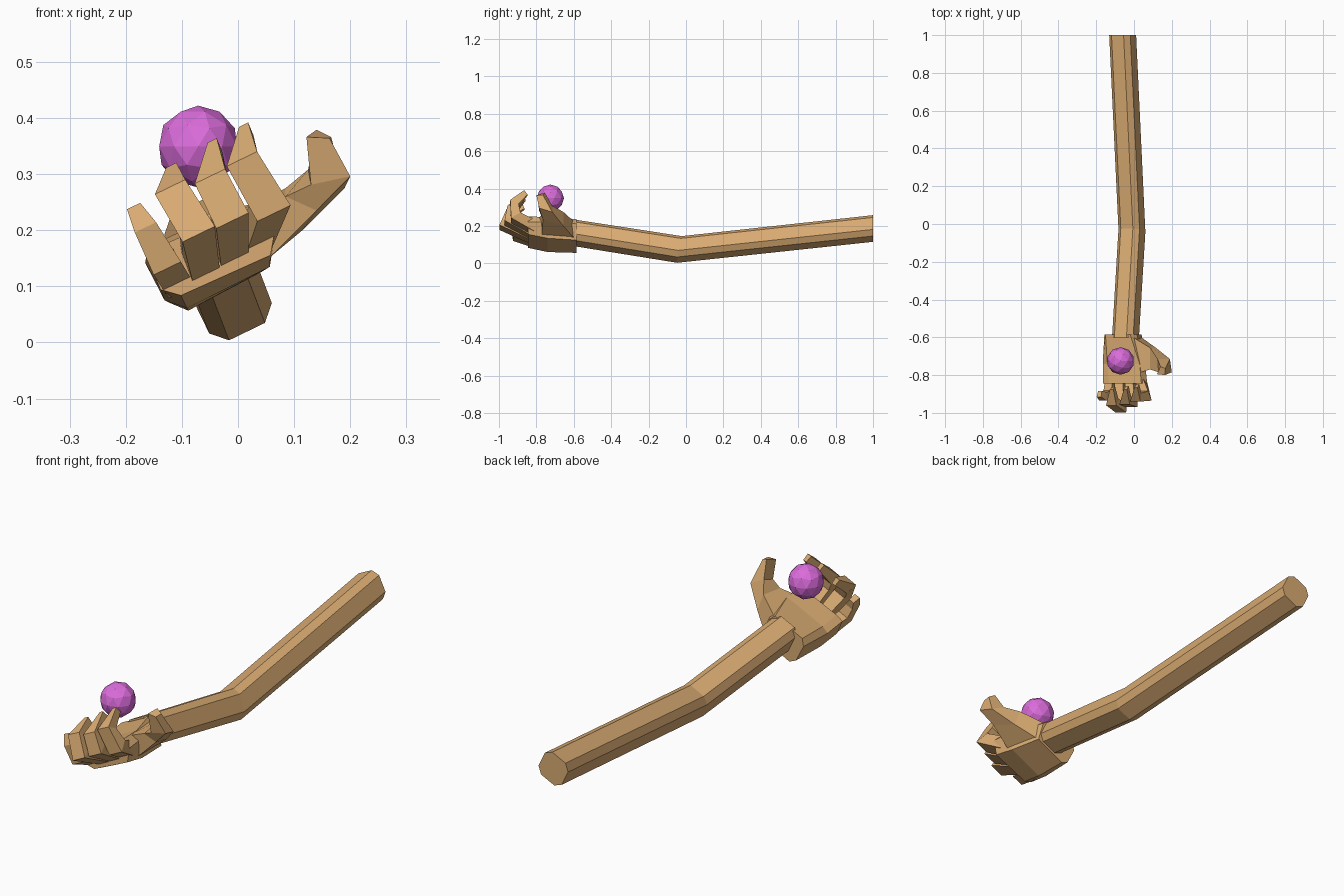
import bpy, bmesh
from mathutils import Vector


def material(name, rgb):
    m = bpy.data.materials.new(name)
    m.diffuse_color = (*rgb, 1)
    return m


WOOD = material("tan", (0.70, 0.41, 0.17))
PINK = material("orchid", (0.71, 0.15, 0.71))

# the hand is rolled about y: SIDE points to the thumb, UP out of the palm
SIDE = Vector((0.9, 0, 0.436))
UP = Vector((-0.436, 0, 0.9))


def make_object(name, bm, mat):
    bmesh.ops.recalc_face_normals(bm, faces=bm.faces)
    me = bpy.data.meshes.new(name)
    bm.to_mesh(me)
    bm.free()
    me.materials.append(mat)
    ob = bpy.data.objects.new(name, me)
    bpy.context.collection.objects.link(ob)
    return ob


def loft(name, rings):
    """Skin a list of equal-length rings and cap both ends."""
    bm = bmesh.new()
    rows = [[bm.verts.new(p) for p in r] for r in rings]
    n = len(rows[0])
    for a, b in zip(rows, rows[1:]):
        for i in range(n):
            j = (i + 1) % n
            bm.faces.new((a[i], a[j], b[j], b[i]))
    bm.faces.new(rows[0][::-1])
    bm.faces.new(rows[-1])
    return make_object(name, bm, WOOD)


def section(centre, uw, slant=0.0):
    c = Vector(centre)
    return [c + SIDE * u + UP * w + Vector((0, slant * w, 0)) for u, w in uw]


# arm: chamfered square swept through a slight elbow bend
A, B = 0.062, 0.0355
octagon = [(A, -B), (A, B), (B, A), (-B, A), (-A, B), (-A, -B), (-B, -A), (B, -A)]
octagon = [(u, w) for u, w in octagon]
loft("arm", [section((-0.06, 1.0, 0.187), octagon),
             section((-0.011, -0.035, 0.075), octagon, 0.2),
             section((-0.045, -0.60, 0.164), octagon)])

# palm: heel, middle and knuckle sections
O = Vector((-0.045, 0, 0.15))
heel = [(0.066, -0.060), (0.080, 0.030), (0.060, 0.068), (-0.085, 0.068), (-0.105, 0.040), (-0.103, -0.039), (-0.080, -0.065)]
mid = [(0.085, -0.058), (0.125, 0.020), (0.110, 0.055), (-0.080, 0.055), (-0.112, 0.045), (-0.110, -0.030), (-0.080, -0.060)]
front = [(0.095, -0.040), (0.135, 0.015), (0.120, 0.055), (-0.070, 0.060), (-0.105, 0.055), (-0.108, -0.010), (-0.080, -0.035)]
loft("palm", [section(O + Vector((0, y, 0)), s)
              for y, s in ((-0.585, heel), (-0.74, mid), (-0.845, front))])


# fingers: path runs along the outer (knuckle) side, thickness goes inwards
def finger(name, path, widths, thick):
    pts = [Vector(p) for p in path]
    rings = []
    for i, p in enumerate(pts):
        before = (p - pts[i - 1]).normalized() if i else Vector()
        after = (pts[i + 1] - p).normalized() if i < len(pts) - 1 else Vector()
        inward = (before + after).cross(SIDE).normalized() * thick[i]
        s = SIDE * widths[i]
        rings.append([p - s, p + s, p + s * 0.85 + inward, p - s * 0.85 + inward])
    loft(name, rings)


finger("index_finger",
       [(0.035, -0.80, 0.155), (0.064, -0.935, 0.230), (0.007, -0.94, 0.327), (0.010, -0.865, 0.388)],
       (0.028, 0.033, 0.030, 0.009), (0.065, 0.06, 0.05, 0.03))
finger("middle_finger",
       [(-0.005, -0.82, 0.135), (-0.010, -0.97, 0.217), (-0.050, -0.955, 0.296), (-0.046, -0.875, 0.360)],
       (0.026, 0.032, 0.030, 0.009), (0.065, 0.06, 0.05, 0.03))
finger("ring_finger",
       [(-0.055, -0.82, 0.110), (-0.070, -0.997, 0.193), (-0.121, -0.96, 0.277), (-0.119, -0.875, 0.316)],
       (0.026, 0.032, 0.030, 0.010), (0.065, 0.06, 0.05, 0.03))
finger("little_finger",
       [(-0.100, -0.80, 0.090), (-0.126, -0.925, 0.132), (-0.165, -0.935, 0.205), (-0.186, -0.915, 0.243)],
       (0.026, 0.027, 0.021, 0.013), (0.065, 0.055, 0.045, 0.035))

# thumb: broad wedge from the palm, bent upright at the joint
loft("thumb", [
    [(0.025, -0.590, 0.125), (0.045, -0.770, 0.140), (0.020, -0.790, 0.240), (-0.005, -0.600, 0.225)],
    [(0.115, -0.655, 0.200), (0.140, -0.765, 0.235), (0.085, -0.770, 0.260), (0.085, -0.655, 0.275)],
    [(0.190, -0.715, 0.275), (0.200, -0.785, 0.296), (0.130, -0.785, 0.281), (0.125, -0.715, 0.308)],
    [(0.166, -0.765, 0.366), (0.163, -0.800, 0.364), (0.122, -0.795, 0.366), (0.140, -0.755, 0.379)],
])

# ball resting above the palm
bm = bmesh.new()
bmesh.ops.create_icosphere(bm, subdivisions=2, radius=0.073)
ball = make_object("ball", bm, PINK)
ball.location = (-0.071, -0.725, 0.349)
